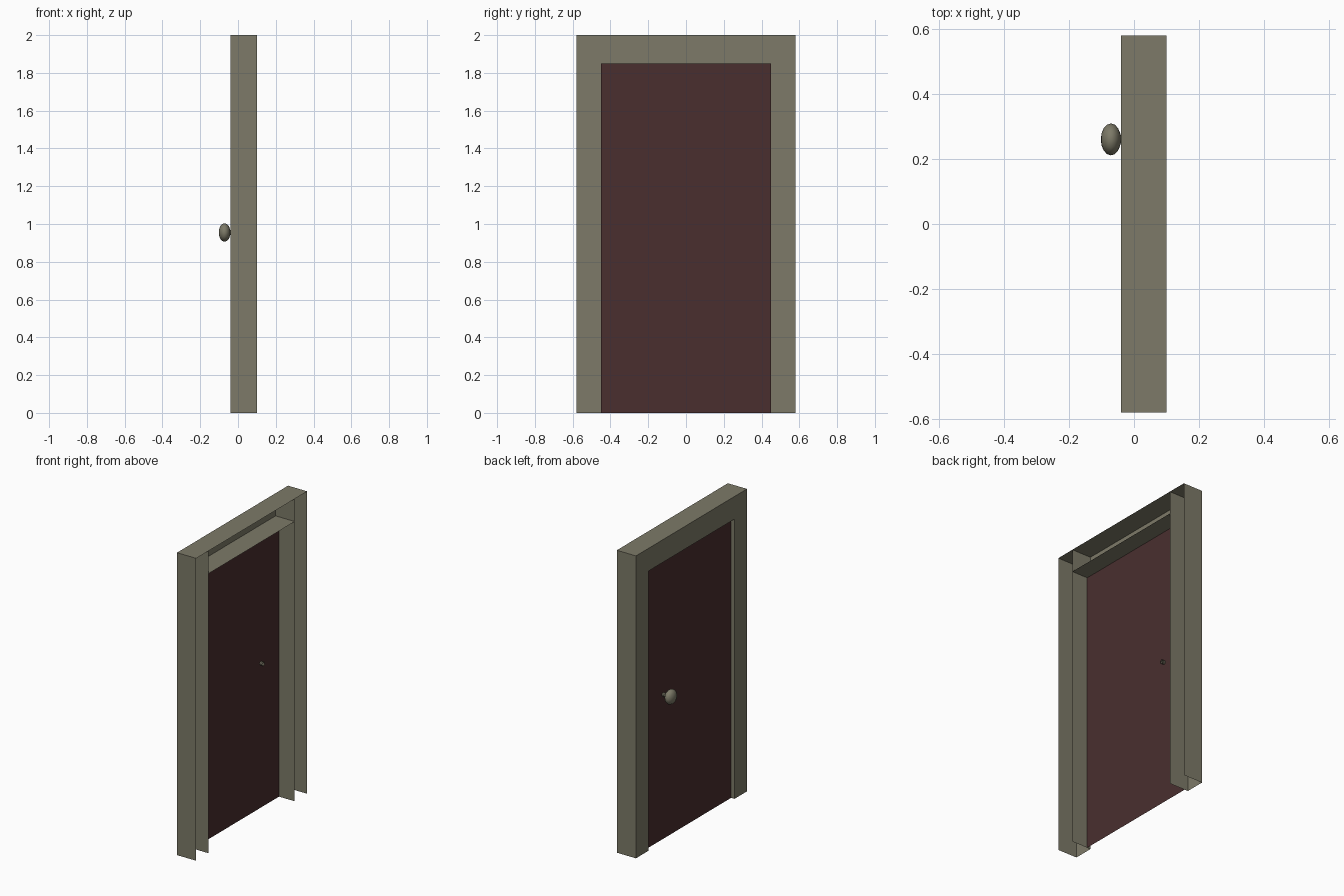
import bpy, bmesh, math
from mathutils import Matrix

if "Cube" in bpy.data.objects:
    bpy.data.objects.remove(bpy.data.objects["Cube"])


def material(name, rgb):
    m = bpy.data.materials.new(name)
    m.diffuse_color = (*rgb, 1)
    m.use_nodes = True
    m.node_tree.nodes["Principled BSDF"].inputs["Base Color"].default_value = m.diffuse_color
    return m


FRAME = material("grey_olive_paint", (0.205, 0.195, 0.138))
DOOR = material("dark_red_wood", (0.068, 0.028, 0.028))

X0, X1 = -0.04, 0.10      # front and open back of the frame
W, TOP = 0.58, 2.0        # outer half width and height
OW, OH = 0.45, 1.85       # opening half width and height
DX = -0.015               # door plane


def finish(name, bm, mat):
    me = bpy.data.meshes.new(name)
    bm.to_mesh(me)
    bm.free()
    ob = bpy.data.objects.new(name, me)
    me.materials.append(mat)
    bpy.context.collection.objects.link(ob)
    return ob


def sheets(name, quads, mat):
    bm = bmesh.new()
    for q in quads:
        bm.faces.new([bm.verts.new(p) for p in q])
    bmesh.ops.remove_doubles(bm, verts=bm.verts, dist=1e-5)
    bmesh.ops.recalc_face_normals(bm, faces=bm.faces)
    return finish(name, bm, mat)


def channel(path):
    # a sheet swept along z between 0 and the top
    return [((a[0], a[1], 0), (b[0], b[1], 0), (b[0], b[1], TOP), (a[0], a[1], TOP))
            for a, b in zip(path, path[1:])]


# posts: hollow channels, open at the back and bottom
for side, s in (("left", -1), ("right", 1)):
    path = [(X1, s * W), (X0, s * W), (X0, s * OW), (X1, s * OW)]
    cap = [(x, y, TOP) for x, y in path]
    sheets(side + "_post", channel(path) + [cap], FRAME)

# header: hollow channel, open at the back
profile = [(X1, TOP), (X0, TOP), (X0, OH), (X1, OH)]
sheets("header", [((a[0], -OW, a[1]), (a[0], OW, a[1]), (b[0], OW, b[1]), (b[0], -OW, b[1]))
                  for a, b in zip(profile, profile[1:])], FRAME)

# door panel: a single sheet
sheets("door_panel", [((DX, -OW, 0), (DX, -OW, OH), (DX, OW, OH), (DX, OW, 0))], DOOR)

# knob: flattened low-poly ball
place = Matrix.Translation((-0.071, 0.26, 0.955)) @ Matrix.Rotation(math.pi / 2, 4, 'Y')
bm = bmesh.new()
bmesh.ops.create_uvsphere(bm, u_segments=12, v_segments=8, radius=1,
                          matrix=place @ Matrix.Diagonal((0.049, 0.049, 0.031, 1)))
for f in bm.faces:
    f.smooth = True
finish("door_knob", bm, FRAME)

# knob stem: open tube passing through the door
bm = bmesh.new()
bmesh.ops.create_cone(bm, cap_ends=False, segments=10, radius1=0.013, radius2=0.013, depth=0.06,
                      matrix=Matrix.Translation((0.045, 0, 0)) @ place)
finish("knob_stem", bm, FRAME)
